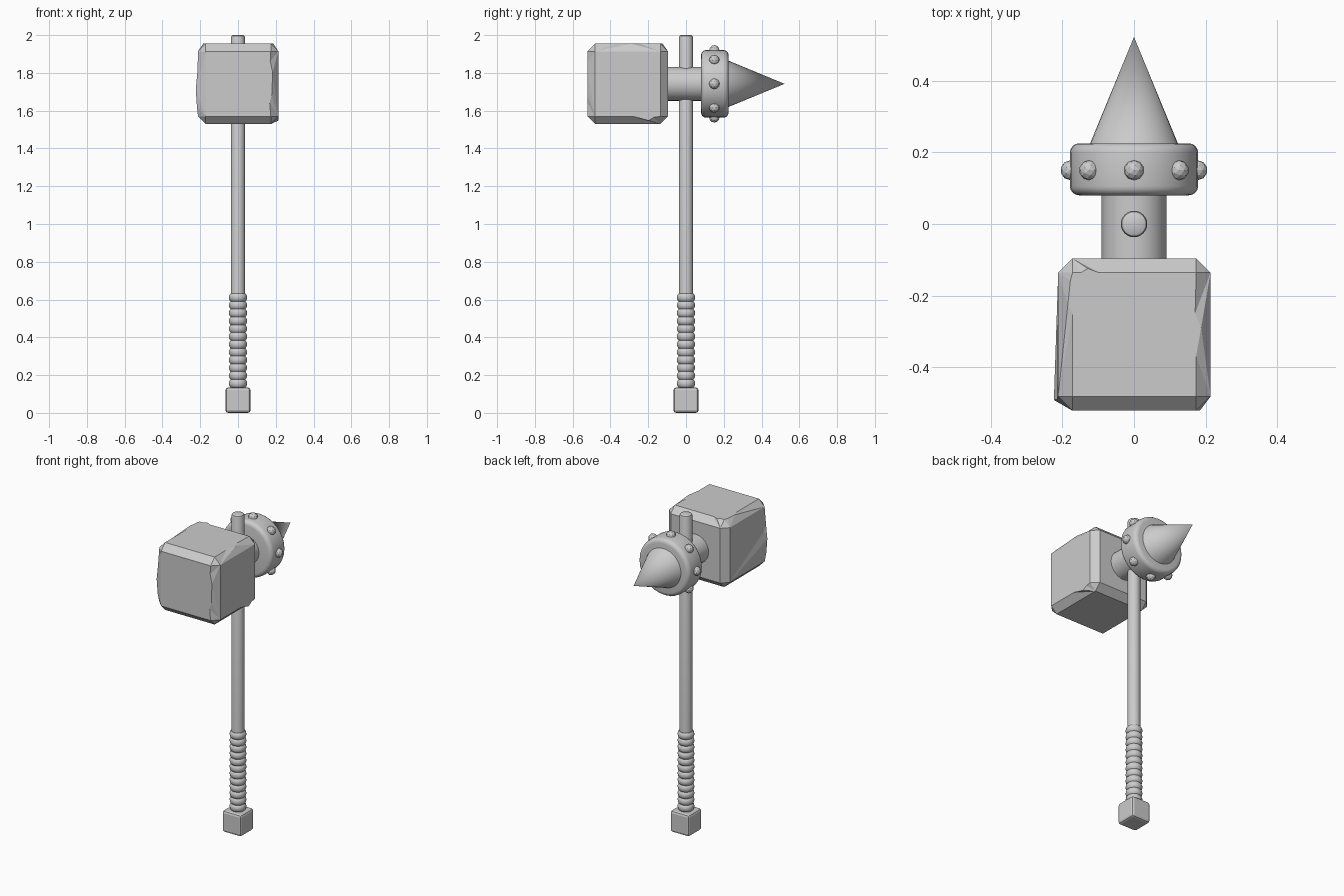
import bpy, bmesh, math
from mathutils import Vector, Matrix

if "Cube" in bpy.data.objects:
    bpy.data.objects.remove(bpy.data.objects["Cube"])

HEAD_Z = 1.742
ALONG_Y = Matrix.Translation((0, 0, HEAD_Z)) @ Matrix.Rotation(-math.pi / 2, 4, 'X')


def finish(name, bm, smooth=None):
    bmesh.ops.recalc_face_normals(bm, faces=bm.faces)
    me = bpy.data.meshes.new(name)
    bm.to_mesh(me)
    bm.free()
    ob = bpy.data.objects.new(name, me)
    bpy.context.collection.objects.link(ob)
    if smooth:
        bpy.ops.object.select_all(action='DESELECT')
        ob.select_set(True)
        bpy.context.view_layer.objects.active = ob
        bpy.ops.object.shade_smooth_by_angle(angle=math.radians(smooth))
    return ob


def lathe(name, profile, segs=32, matrix=Matrix(), smooth=35):
    """Spin (radius, height) points round z, cap both ends, then place."""
    bm = bmesh.new()
    rings = []
    for r, h in profile:
        if r == 0:
            rings.append([bm.verts.new((0, 0, h))] * segs)
        else:
            rings.append([bm.verts.new((r * math.cos(2 * math.pi * i / segs),
                                        r * math.sin(2 * math.pi * i / segs), h))
                          for i in range(segs)])
    for a, b in zip(rings, rings[1:]):
        for i in range(segs):
            j = (i + 1) % segs
            bm.faces.new(list(dict.fromkeys((a[i], a[j], b[j], b[i]))))
    for ring, (r, h) in ((rings[0], profile[0]), (rings[-1], profile[-1])):
        if r:
            bm.faces.new(ring)
    bm.transform(matrix)
    return finish(name, bm, smooth)


def chamfered_box(size, centre, bevel, segments=1):
    bm = bmesh.new()
    bmesh.ops.create_cube(bm, size=1)
    bmesh.ops.scale(bm, vec=size, verts=bm.verts)
    bmesh.ops.bevel(bm, geom=bm.edges[:], offset=bevel, segments=segments,
                    profile=0.5, affect='EDGES')
    bmesh.ops.translate(bm, vec=centre, verts=bm.verts)
    return bm


# Shaft with softened top
lathe("shaft", [(0.037, 0.1), (0.037, 1.988), (0.034, 1.996), (0.028, 2.0)], 24)

# Ribbed grip
grip = []
ribs, z0, z1 = 12, 0.135, 0.632
pitch = (z1 - z0) / ribs
for k in range(ribs):
    for s in range(6):
        grip.append((0.039 + 0.009 * math.sin(math.pi * s / 6) ** 0.6,
                     z0 + pitch * (k + s / 6)))
grip.append((0.039, z1))
lathe("grip", grip, 24)

# Pommel block
finish("pommel", chamfered_box((0.132, 0.132, 0.135), (0, 0, 0.0675), 0.014, 2))

# Stone hammer block, with chipped edges
HALF, CH = 0.2125, 0.04
bm = chamfered_box((2 * HALF,) * 3, (0, 0, 0), CH)


def chip(normal, side, points):
    """Split one border of a big face; points are (position, push outward, lift)."""
    n, s = Vector(normal), Vector(side)
    axis = Vector([abs(c) for c in n.cross(s)])
    edge = next(e for e in bm.edges if all(
        abs(v.co @ n - HALF) < 1e-4 and abs(v.co @ s - HALF + CH) < 1e-4
        for v in e.verts))
    start, end = sorted(edge.verts, key=lambda v: v.co @ axis)
    new = []
    for t, push, lift in points:
        a, b = start.co @ axis, end.co @ axis
        edge, v = bmesh.utils.edge_split(edge, start, (t - a) / (b - a))
        edge = next(e for e in v.link_edges if end in e.verts)
        start = v
        new.append((v, s * push + n * lift))
    for v, d in new:
        v.co += d


X, Y, Z = Vector((1, 0, 0)), Vector((0, 1, 0)), Vector((0, 0, 1))
chip(Z, -X, [(0.06, 0, 0), (0.085, 0.013, 0), (0.12, -0.012, 0), (0.15, 0.006, 0)])
chip(Z, X, [(-0.06, 0, 0), (-0.035, -0.01, 0), (0.02, 0.014, 0), (0.06, -0.003, 0)])
chip(Z, Y, [(-0.15, 0, 0), (-0.13, 0.012, 0), (-0.118, -0.012, 0), (-0.098, 0, 0)])
chip(-Y, X, [(-0.1, -0.006, 0), (-0.06, 0.005, 0), (0, -0.008, 0),
             (0.06, 0.01, 0), (0.12, -0.003, 0)])
chip(X, -Z, [(0.03, 0, 0), (0.07, -0.014, 0), (0.11, 0.022, 0), (0.14, 0.004, 0)])
chip(-X, -Y, [(-0.12, 0.008, 0.006), (-0.03, 0.01, 0.012), (0.02, -0.006, 0),
              (0.07, 0.008, 0.003)])
bmesh.ops.triangulate(bm, faces=[f for f in bm.faces if len(f.verts) > 4])
bmesh.ops.translate(bm, vec=(0.001, -0.3085, HEAD_Z), verts=bm.verts)
finish("hammer_block", bm)

# Neck, collar and spike share the horizontal axis
lathe("neck", [(0.09, -0.12), (0.09, 0.12)], 32, ALONG_Y)
B = 0.026
arc = [(B * math.sin(a), B * (1 - math.cos(a)))
       for a in (math.pi / 2 * i / 4 for i in range(5))]
collar = [(0.179 - B + x, 0.08 + y) for x, y in arc]
collar += [(0.179 - B + x, 0.225 - y) for x, y in reversed(arc)]
lathe("collar", collar, 32, ALONG_Y)
lathe("spike", [(0.143, 0.175), (0, 0.522)], 32, ALONG_Y)

# Studs round the collar
bm = bmesh.new()
for i in range(8):
    a = i * math.pi / 4
    bmesh.ops.create_icosphere(bm, subdivisions=2, radius=0.028, matrix=Matrix.Translation(
        (0.177 * math.cos(a), 0.15, HEAD_Z + 0.177 * math.sin(a))))
finish("studs", bm)
